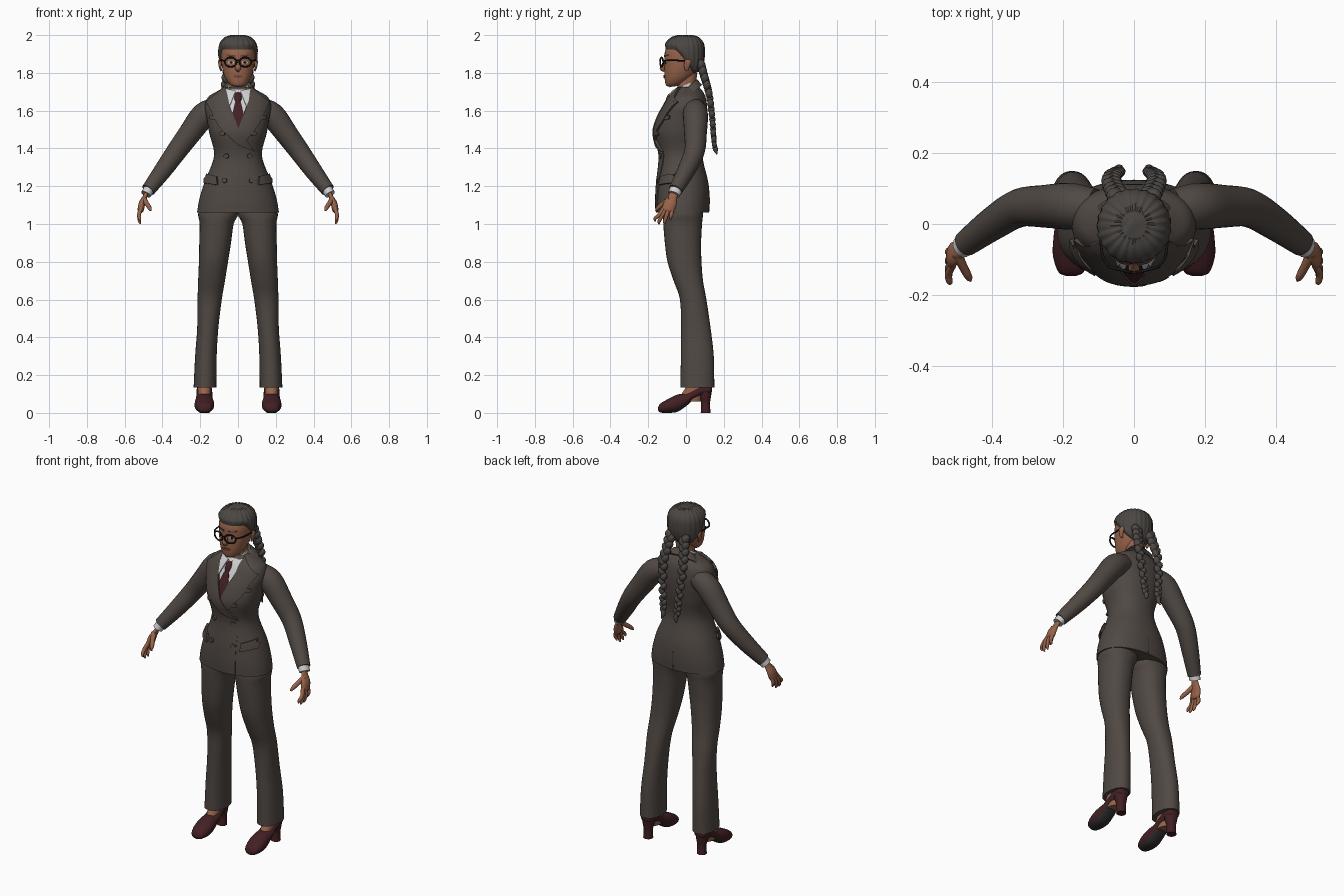
import bpy, bmesh, math
from mathutils import Vector, Matrix
from mathutils.bvhtree import BVHTree

if "Cube" in bpy.data.objects:
    bpy.data.objects.remove(bpy.data.objects["Cube"])


def material(name, r, g, b):
    m = bpy.data.materials.new(name)
    m.use_nodes = True
    m.diffuse_color = (r, g, b, 1)
    node = next(n for n in m.node_tree.nodes if n.type == 'BSDF_PRINCIPLED')
    node.inputs["Base Color"].default_value = (r, g, b, 1)
    node.inputs["Roughness"].default_value = 0.8
    return m


SUIT = material("charcoal suit", .08, .065, .056)
SKIN = material("brown skin", .31, .125, .068)
SHIRT = material("white shirt", .62, .62, .64)
WINE = material("burgundy", .055, .014, .017)
HAIR = material("grey hair", .07, .062, .056)
BLACK = material("black frame", .01, .009, .009)
SOLE = material("dark sole", .03, .026, .026)
LIP = material("lip", .2, .06, .045)
made = []


def finish(name, bm, mat, pair=False):
    bmesh.ops.recalc_face_normals(bm, faces=bm.faces)
    me = bpy.data.meshes.new(name)
    bm.to_mesh(me)
    bm.free()
    ob = bpy.data.objects.new(name, me)
    me.materials.append(mat)
    bpy.context.collection.objects.link(ob)
    if pair:
        mod = ob.modifiers.new("other side", 'MIRROR')
        mod.use_mirror_merge = False
    made.append(ob)
    return ob


def spline(rows, n):
    """Smooth curve through the rows, n steps between each two."""
    v = [Vector(r) for r in rows]
    v = [2 * v[0] - v[1]] + v + [2 * v[-1] - v[-2]]
    out = []
    for a, b, c, d in zip(v, v[1:], v[2:], v[3:]):
        for i in range(n):
            t = i / n
            out.append(b + (c - a) * t / 2 + (a - 2.5 * b + 2 * c - d / 2) * t ** 2
                       + (1.5 * b - 1.5 * c + d / 2 - a / 2) * t ** 3)
    return out + [v[-2]]


def skin_rings(rings):
    bm = bmesh.new()
    vs = [[bm.verts.new(p) for p in ring] for ring in rings]
    k = len(vs[0])
    for a, b in zip(vs, vs[1:]):
        for i in range(k):
            bm.faces.new((a[i], a[(i + 1) % k], b[(i + 1) % k], b[i]))
    bm.faces.new(vs[0])
    bm.faces.new(vs[-1])
    return bm


def loft(rows, axis='Z', p=2.2, sides=32, n=4):
    """Rows are height, centre x, half width, low and high in the other axis."""
    rings = []
    for t, cx, r, lo, hi in spline(rows, n):
        ring = []
        for i in range(sides):
            a = math.tau * i / sides
            c, s = math.cos(a), math.sin(a)
            x = cx + r * math.copysign(abs(c) ** (2 / p), c)
            w = (lo + hi) / 2 + (hi - lo) / 2 * math.copysign(abs(s) ** (2 / p), s)
            ring.append((x, w, t) if axis == 'Z' else (x, t, w))
        rings.append(ring)
    return skin_rings(rings)


def tube(pts, flat=1, hint=(0, 1, 0), sides=16, n=4):
    """Points are x, y, z, radius; flat squashes across the hint direction."""
    path = spline(pts, n)
    rings = []
    for i, q in enumerate(path):
        d = (path[min(i + 1, len(path) - 1)] - path[max(i - 1, 0)]).to_3d().normalized()
        h = Vector(hint)
        u = (h - d * h.dot(d)).normalized()
        v = d.cross(u)
        rings.append([q.to_3d() + max(q[3], .001) * (u * math.cos(a) + v * flat * math.sin(a))
                      for a in (math.tau * j / sides for j in range(sides))])
    return skin_rings(rings)


def plate(name, mat, tree, pts, thick=.005, pair=False, back=False):
    """Flat outline in x and z, laid on a surface and thickened."""
    side = 1 if back else -1
    bm = bmesh.new()
    bm.faces.new([bm.verts.new((x, side, z)) for x, z in pts])
    bmesh.ops.triangulate(bm, faces=bm.faces)
    for axis in (0, 2):
        lo = min(v.co[axis] for v in bm.verts)
        hi = max(v.co[axis] for v in bm.verts)
        cuts = int((hi - lo) / .015)
        for i in range(1, cuts + 1):
            at, no = Vector(), Vector()
            at[axis], no[axis] = lo + (hi - lo) * i / (cuts + 1), 1
            bmesh.ops.bisect_plane(bm, geom=bm.verts[:] + bm.edges[:] + bm.faces[:],
                                   plane_co=at, plane_no=no)
    for v in bm.verts:
        hit = tree.ray_cast(v.co, Vector((0, -side, 0)))
        if hit[0] is None:
            hit = tree.find_nearest(Vector((v.co.x, side * .06, v.co.z)))
        v.co = hit[0] - hit[1] * .001
    grown = bmesh.ops.extrude_face_region(bm, geom=bm.faces[:])["geom"]
    for v in (g for g in grown if isinstance(g, bmesh.types.BMVert)):
        v.co += tree.find_nearest(v.co)[1] * (thick + .001)
    return finish(name, bm, mat, pair)


def disc(x, z, rx, rz):
    return [(x + rx * math.cos(math.tau * i / 14), z + rz * math.sin(math.tau * i / 14))
            for i in range(14)]


def surface(bm):
    bmesh.ops.recalc_face_normals(bm, faces=bm.faces)
    return BVHTree.FromBMesh(bm)


# Jacket body
bm = loft([(1.06, 0, .217, -.158, .122), (1.13, 0, .205, -.16, .125), (1.22, 0, .178, -.155, .118),
           (1.36, 0, .127, -.142, .088), (1.48, 0, .152, -.165, .104), (1.56, 0, .166, -.145, .112),
           (1.62, 0, .175, -.115, .112), (1.67, 0, .16, -.088, .104), (1.70, 0, .115, -.067, .09),
           (1.725, 0, .07, -.048, .07)], sides=64, n=6)
body = surface(bm)
finish("jacket", bm, SUIT)

# Jacket collar and shirt collar, both sloping down to the front
for name, mat, slope, rows in (
        ("jacket_collar", SUIT, .9, [(1.66, 0, .115, -.06, .085), (1.69, 0, .092, -.055, .07),
                                     (1.715, 0, .07, -.05, .058)]),
        ("shirt_collar", SHIRT, .45, [(1.66, 0, .068, -.062, .058), (1.71, 0, .06, -.06, .05),
                                      (1.738, 0, .055, -.056, .044)])):
    bm = loft(rows)
    for v in bm.verts:
        v.co.z += slope * v.co.y
    finish(name, bm, mat)

# Shirt front, tie, collar wings and lapels
plate("shirt_front", SHIRT, body, [(-.07, 1.71), (.07, 1.71), (.0, 1.49)], .002)
plate("tie", WINE, body, [(-.016, 1.64), (.016, 1.64), (.034, 1.56), (0, 1.48), (-.034, 1.56)], .006)
finish("tie_knot", tube([(0, -.068, 1.69, .015), (0, -.085, 1.67, .021), (0, -.102, 1.635, .013)],
                        .8, (1, 0, 0)), WINE)
plate("collar_wing", SHIRT, body, [(.012, 1.7), (.065, 1.712), (.062, 1.66), (.046, 1.615)], .009, True)
plate("left_lapel", SUIT, body, [(.064, 1.72), (.056, 1.65), (.002, 1.505), (.04, 1.44), (.11, 1.53),
                                 (.16, 1.645), (.115, 1.648), (.12, 1.675)], .01)
plate("right_lapel", SUIT, body, [(-.064, 1.72), (-.056, 1.65), (0, 1.51), (.085, 1.385), (.0, 1.42),
                                  (-.1, 1.52), (-.16, 1.645), (-.115, 1.648), (-.12, 1.675)], .013)
plate("front_overlap", SUIT, body, [(-.02, 1.065), (.088, 1.065), (.085, 1.385), (0, 1.42)], .004)
plate("back_vent", SOLE, body, [(-.002, 1.065), (.002, 1.065), (.002, 1.17), (-.002, 1.17)], .001, back=True)

# Pockets and buttons
plate("pocket_flap", SUIT, body, [(.105, 1.205), (.172, 1.215), (.168, 1.265), (.108, 1.25)], .013, True)
plate("breast_pocket", SUIT, body, [(.095, 1.545), (.145, 1.555), (.145, 1.575), (.095, 1.565)], .008, True)
for x, z in ((.08, 1.48), (.06, 1.36), (.07, 1.23)):
    plate("button", SUIT, body, disc(x, z, .013, .013), .011, True)

# Sleeves, cuffs and hands
finish("sleeve", tube([(.11, .045, 1.615, .055), (.18, .05, 1.578, .066), (.255, .05, 1.48, .06),
                       (.325, .045, 1.385, .054), (.4, 0, 1.28, .047), (.475, -.055, 1.18, .037)],
                      sides=24), SUIT, True)
finish("cuff", tube([(.468, -.05, 1.19, .034), (.487, -.064, 1.157, .033)], .85), SHIRT, True)
finish("palm", tube([(.48, -.06, 1.175, .022), (.492, -.07, 1.145, .024), (.508, -.083, 1.11, .034),
                     (.515, -.095, 1.075, .033), (.516, -.098, 1.062, .02)], .5), SKIN, True)
for i, (y, tip, z) in enumerate(((-.118, -.163, 1.015), (-.106, -.142, 1.0),
                                 (-.09, -.113, 1.0), (-.073, -.082, 1.02))):
    finish("finger", tube([(.513, y, 1.085, .011), (.524, (y + tip) / 2, 1.05, .0105),
                           (.521, tip, z + .015, .009), (.516, tip, z, .004)], sides=10), SKIN, True)
finish("thumb", tube([(.5, -.085, 1.135, .015), (.484, -.118, 1.11, .013), (.468, -.148, 1.085, .011),
                      (.462, -.16, 1.07, .004)], sides=10), SKIN, True)

# Trousers
finish("trouser_leg", loft([(.135, .175, .06, -.03, .15), (.3, .17, .057, -.027, .147),
                            (.45, .16, .056, -.026, .13), (.6, .15, .064, -.032, .108),
                            (.7, .14, .071, -.066, .09), (.8, .13, .077, -.098, .082),
                            (.9, .121, .084, -.112, .08), (1.0, .113, .09, -.12, .085),
                            (1.05, .105, .106, -.12, .09), (1.1, .1, .1, -.11, .09)]), SUIT, True)

# Feet and heeled shoes
finish("ankle", loft([(.06, .178, .032, -.035, .08), (.1, .178, .034, -.022, .09),
                      (.14, .178, .036, 0, .1), (.2, .175, .036, .02, .1)]), SKIN, True)
shoe = finish("shoe", loft([(-.147, .178, .014, .012, .03), (-.135, .178, .036, .002, .05),
                            (-.09, .178, .051, 0, .076), (-.045, .178, .05, .006, .097),
                            (0, .178, .045, .035, .105), (.04, .178, .042, .07, .125),
                            (.09, .178, .041, .095, .148), (.125, .178, .035, .1, .148),
                            (.137, .178, .02, .11, .14)], 'Y'), WINE, True)
shoe.data.materials.append(SOLE)
for f in shoe.data.polygons:
    f.material_index = int(f.normal.z < -.6)
finish("shoe_heel", loft([(0, .178, .027, .078, .13), (.05, .178, .025, .08, .127),
                          (.09, .178, .033, .068, .133), (.125, .178, .038, .05, .137)], n=3), WINE, True)

# Neck and head
finish("neck", loft([(1.64, 0, .056, -.045, .06), (1.72, 0, .05, -.045, .052),
                     (1.8, 0, .052, -.05, .06)]), SKIN)
HEAD = [(1.728, 0, .022, -.098, -.06), (1.74, 0, .044, -.108, -.02), (1.77, 0, .066, -.113, .025),
        (1.81, 0, .08, -.115, .06), (1.86, 0, .088, -.114, .08), (1.91, 0, .09, -.112, .085),
        (1.95, 0, .083, -.095, .08), (1.975, 0, .062, -.07, .06), (1.986, 0, .03, -.035, .03)]
bm = loft(HEAD, sides=48, n=6)
face = surface(bm)
finish("head", bm, SKIN)

# Hair cap: the skull swollen above the hairline and sunk below it
bm = loft(HEAD, sides=96, n=8)
bm.normal_update()
moves = []
for v in bm.verts:
    drop = min(max((v.co.y + .06) / .1, 0), 1)
    hairline = 1.925 - .125 * drop ** 1.3
    lift = min(max((v.co.z - hairline) * .7, -.012), .014)
    ripple = .002 * math.sin(22 * math.atan2(v.co.x, v.co.y)) if lift > .01 else 0
    moves.append(v.normal * (lift + ripple))
for v, m in zip(bm.verts, moves):
    v.co += m
finish("hair", bm, HAIR)

# Braids of overlapping locks
bm = bmesh.new()
path = spline([(.045, .08, 1.84), (.056, .1, 1.77), (.064, .122, 1.69), (.06, .137, 1.58),
               (.05, .145, 1.48), (.045, .15, 1.42)], 4)
for i, q in enumerate(path):
    s = -1 if i % 2 else 1
    r = .026 - .012 * i / len(path)
    bmesh.ops.create_uvsphere(bm, u_segments=12, v_segments=8, radius=r, matrix=Matrix.Translation(
        q + Vector((s * .007, 0, 0))) @ Matrix.Rotation(s * .5, 4, 'Y') @ Matrix.Diagonal((.95, .9, 1.25, 1)))
finish("braid", bm, HAIR, True)
finish("braid_tip", tube([(.045, .15, 1.42, .012), (.042, .156, 1.395, .013), (.05, .163, 1.37, .003)],
                         sides=10), HAIR, True)

# Facial features
finish("nose", tube([(0, -.106, 1.868, .008), (0, -.118, 1.845, .011), (0, -.125, 1.825, .016),
                     (0, -.112, 1.81, .008)], .9, (1, 0, 0)), SKIN)
finish("ear", tube([(.088, .005, 1.81, .008), (.094, .004, 1.83, .014), (.096, .01, 1.86, .018),
                    (.093, .012, 1.878, .006)], .5), SKIN, True)
plate("eye_white", SHIRT, face, disc(.036, 1.855, .016, .007), .002, True)
plate("iris", BLACK, face, disc(.036, 1.855, .007, .007), .004, True)
plate("brow", HAIR, face, [(.014, 1.885), (.06, 1.892), (.06, 1.898), (.014, 1.893)], .003, True)
plate("lips", LIP, face, disc(0, 1.782, .025, .008), .005)

# Glasses
rim = [(.039 + .031 * math.cos(a), -.129 + .008 * math.cos(a), 1.857 + .025 * math.sin(a), .0045)
       for a in (math.tau * i / 16 for i in range(17))]
finish("glasses_rim", tube(rim, sides=8, n=2), BLACK, True)
finish("glasses_temple", tube([(.07, -.12, 1.865, .004), (.09, -.085, 1.866, .004),
                               (.096, 0, 1.865, .004)], 1, (0, 0, 1), 8), BLACK, True)
finish("glasses_bridge", tube([(-.012, -.135, 1.862, .004), (0, -.138, 1.866, .004),
                               (.012, -.135, 1.862, .004)], 1, (0, 0, 1), 8), BLACK)

# Smooth shading with sharp edges kept
bpy.ops.object.select_all(action='DESELECT')
for ob in made:
    ob.select_set(True)
bpy.context.view_layer.objects.active = made[0]
bpy.ops.object.shade_smooth_by_angle(angle=math.radians(50))
